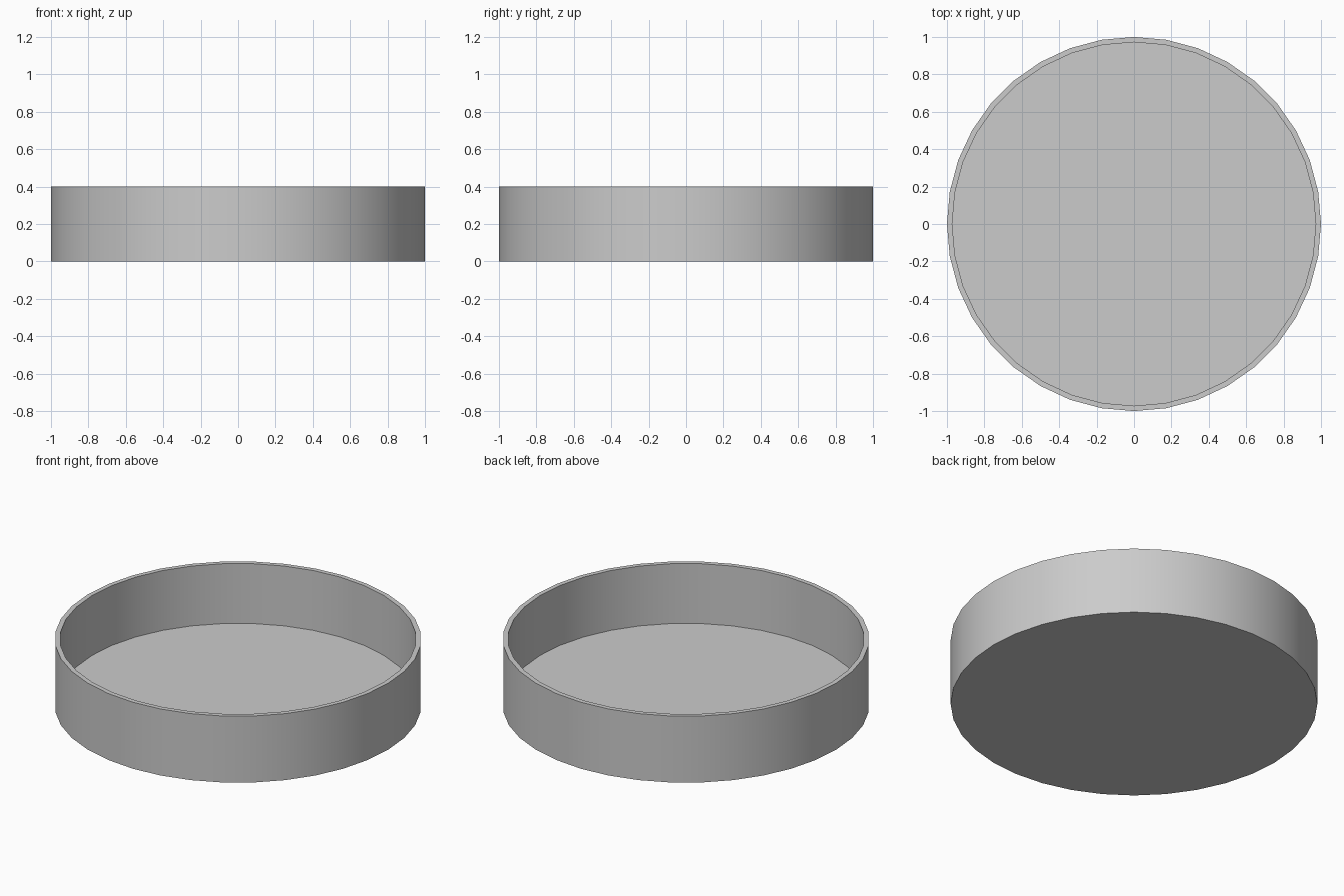
import bpy, bmesh, math

if "Cube" in bpy.data.objects:
    bpy.data.objects.remove(bpy.data.objects["Cube"])

SIDES = 36
# Half profile (radius, height): underside, outer wall, rim, inner wall, floor
PROFILE = [(1.0, 0.0), (1.0, 0.4), (0.972, 0.4), (0.972, 0.04)]

# Round shallow tray, made by turning the profile around z
bm = bmesh.new()
rings = []
for r, z in PROFILE:
    rings.append([bm.verts.new((r * math.cos(2 * math.pi * i / SIDES),
                                r * math.sin(2 * math.pi * i / SIDES), z))
                  for i in range(SIDES)])
for a, b in zip(rings, rings[1:]):
    for i in range(SIDES):
        j = (i + 1) % SIDES
        bm.faces.new((a[i], a[j], b[j], b[i]))

# Underside and inner floor
bm.faces.new(rings[0][::-1])
bm.faces.new(rings[-1])
bm.normal_update()

mesh = bpy.data.meshes.new("round_tray")
bm.to_mesh(mesh)
bm.free()
tray = bpy.data.objects.new("round_tray", mesh)
bpy.context.collection.objects.link(tray)

# Smooth walls, sharp rims
bpy.context.view_layer.objects.active = tray
tray.select_set(True)
bpy.ops.object.shade_smooth_by_angle(angle=math.radians(30))
